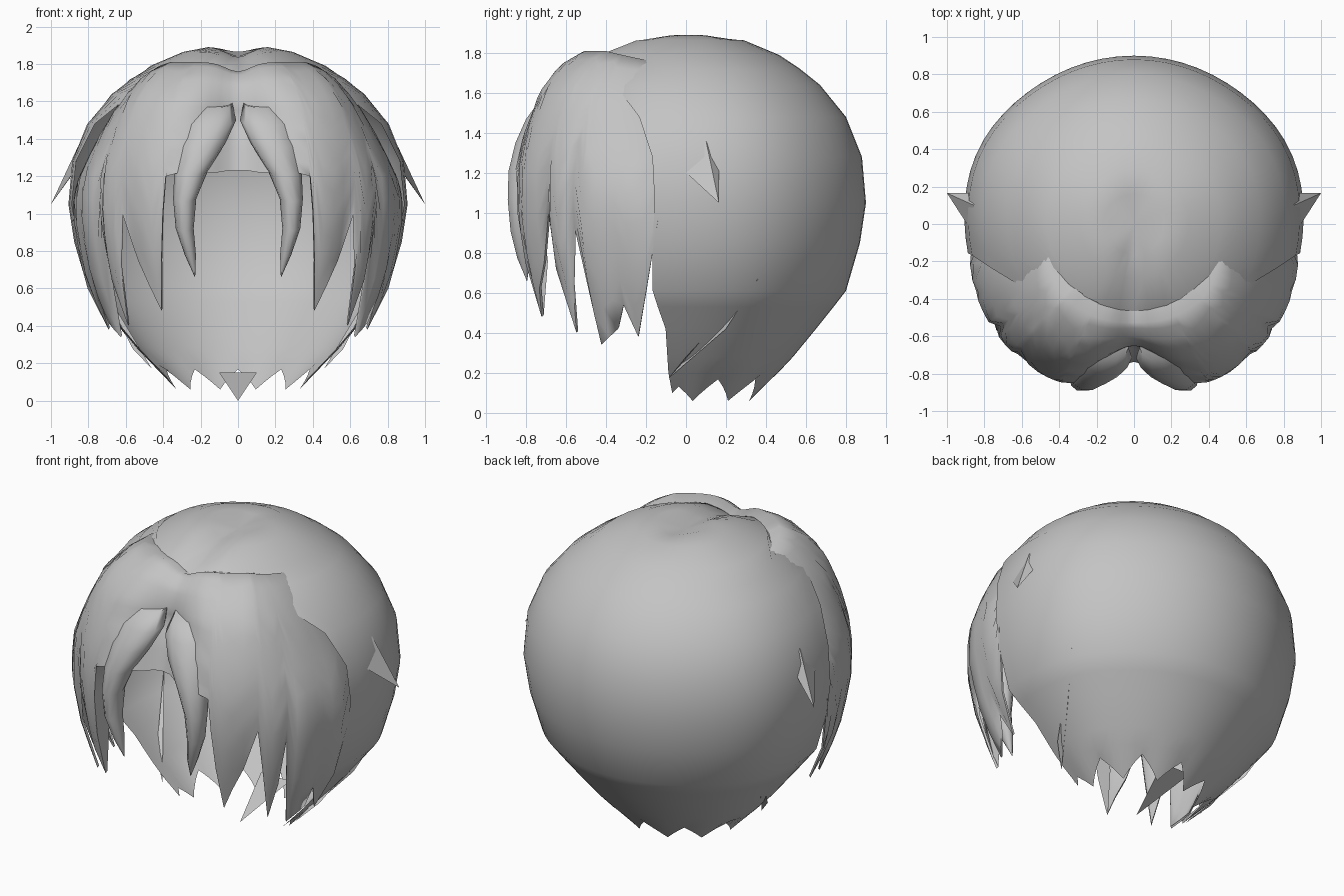
import bpy
import bmesh
from math import sin, cos, radians, exp, pi
from mathutils import Vector

cube = bpy.data.objects.get("Cube")
if cube:
    bpy.data.objects.remove(cube)

hair = bpy.data.materials.new("hair_grey")
hair.use_nodes = True
hair.diffuse_color = (0.55, 0.55, 0.55, 1)
hair.node_tree.nodes["Principled BSDF"].inputs["Base Color"].default_value = (0.55, 0.55, 0.55, 1)

HEAD_CENTRE = Vector((0, 0, 0.95))


def clamp(v):
    return max(0.0, min(1.0, v))


def lookup(table, key):
    """Linear interpolation in a list of (key, value) pairs sorted by rising key."""
    if key <= table[0][0]:
        return table[0][1]
    for (a, u), (b, v) in zip(table, table[1:]):
        if key <= b:
            return u + (v - u) * (key - a) / (b - a)
    return table[-1][1]


def make_object(name, points, faces, angle=50):
    mesh = bpy.data.meshes.new(name)
    mesh.from_pydata(points, [], faces)
    bm = bmesh.new()
    bm.from_mesh(mesh)
    bmesh.ops.remove_doubles(bm, verts=bm.verts, dist=0.0005)
    bmesh.ops.recalc_face_normals(bm, faces=bm.faces)
    # open sheets must face away from the head centre
    if sum(f.normal.dot(f.calc_center_median() - HEAD_CENTRE) * f.calc_area() for f in bm.faces) < 0:
        bmesh.ops.reverse_faces(bm, faces=bm.faces)
    bm.to_mesh(mesh)
    bm.free()
    mesh.materials.append(hair)
    obj = bpy.data.objects.new(name, mesh)
    bpy.context.collection.objects.link(obj)
    bpy.ops.object.select_all(action='DESELECT')
    obj.select_set(True)
    bpy.context.view_layer.objects.active = obj
    bpy.ops.object.shade_smooth_by_angle(angle=radians(angle))


def grid(name, rows, closed=False, angle=50):
    n = len(rows[0])
    points = [p for row in rows for p in row]
    faces = []
    for i in range(len(rows) - 1):
        for j in range(n if closed else n - 1):
            k = (j + 1) % n
            faces.append((i * n + j, i * n + k, (i + 1) * n + k, (i + 1) * n + j))
    make_object(name, points, faces, angle)


# Back shell: rows of height, radius and how far round it reaches
SHELL = [(1.895, 0, 180), (1.892, 0.16, 180), (1.865, 0.29, 180), (1.79, 0.465, 180),
         (1.72, 0.57, 142), (1.64, 0.67, 122), (1.48, 0.80, 107), (1.28, 0.88, 101),
         (1.05, 0.90, 100), (0.85, 0.87, 101), (0.61, 0.80, 102), (0.53, 0.738, 101),
         (0.42, 0.65, 99), (0.28, 0.535, 100), (0.2, 0.46, 101)]
HALF = 18
rows = []
for z, r, reach in SHELL:
    row = []
    for j in range(-HALF, HALF + 1):
        a = reach * j / HALF
        wide = r * (1 + 0.025 * exp(-((abs(a) - 65) / 22) ** 2))
        x, y = wide * sin(radians(a)), wide * cos(radians(a))
        groove = 0.055 * exp(-(x / 0.09) ** 2) * clamp((0.3 - y) / 0.3)
        row.append((x, y, z - groove))
    rows.append(row)
# ragged hem of tips and notches curling in at the nape
hem = []
for j in range(-HALF, HALF + 1):
    a = radians(101 * j / HALF)
    z = 0.1 if abs(j) == HALF else 0.06 + 0.036 * abs(abs(j) % 6 - 3)
    r = 0.33 + (z - 0.06) * 0.8
    hem.append((r * sin(a), r * cos(a), z))
rows.append(hem)
grid("back_hair", rows)

# Nape tip curling under the head
make_object("nape_tip", [(-0.1, 0.37, 0.15), (0.1, 0.37, 0.15), (0, 0.02, 0)], [(0, 1, 2)])

# Swept fringe: radius by height, and lower edge by angle from the front
FRINGE = [(0.3, 0.77), (0.4, 0.81), (0.7, 0.90), (0.95, 0.945), (1.2, 0.945), (1.4, 0.895),
          (1.6, 0.81), (1.74, 0.68), (1.81, 0.54)]
EDGE = [(0, 1.23), (4, 1.23), (8, 1.22), (12, 1.22), (16, 1.22), (20, 1.22), (24.5, 1.2),
        (25.5, 1.0), (27, 0.75), (29.5, 0.48), (33, 0.62), (37, 0.75), (42, 1.0), (44, 0.72),
        (47, 0.40), (50, 0.64), (52.5, 0.93), (56, 0.34), (60, 0.38), (64, 0.42), (67, 0.54),
        (71, 0.38), (76, 0.6), (81, 0.97), (90, 1.25), (98, 1.35)]
NOTCHES = (37, 42, 52.5, 67)


def fringe_radius(a, z):
    q = clamp((a - 42) / 53)
    r = lookup(FRINGE, z)
    r -= 0.1 * q * q + 0.25 * q * clamp((z - 1.1) / 0.6) + 0.1 * q * clamp((0.6 - z) / 0.3)
    return r - 0.2 * exp(-(a / 15) ** 2) * clamp((1.83 - z) / 0.3)


STEPS = 12
columns = []
for a, low in EDGE:
    dip = 0.05 * exp(-(a / 10) ** 2)
    top = 1.81 - 0.1 * clamp((a - 42) / 53)
    column = [(0.34, 0.34, top - 0.08 - dip)]
    for i in range(STEPS + 1):
        t = i / STEPS
        z = top + (low - top) * t ** 1.3
        r = fringe_radius(a, z) - (0.02 * t ** 3 if a in NOTCHES else 0)
        column.append((r, r, z - dip * (1 - t)))
    # inner edge folded straight back towards the forehead
    r = column[-1][0]
    column.append((r * 0.99, r * (0.86 if a < 29 else 0.985), low + 0.01))
    columns.append((radians(a), column))
signed = [(-a, c) for a, c in reversed(columns[1:])] + columns
rows = [[(c[i][0] * sin(a), -c[i][1] * cos(a), c[i][2]) for a, c in signed]
        for i in range(STEPS + 3)]
grid("swept_fringe", rows, angle=75)

# Front strands: centre, half width and half depth along the lock
STRAND = [((0.10, -0.58, 1.59), 0.05, 0.03), ((0.12, -0.66, 1.59), 0.09, 0.07),
          ((0.145, -0.715, 1.50), 0.135, 0.09), ((0.19, -0.76, 1.38), 0.125, 0.098),
          ((0.25, -0.80, 1.23), 0.09, 0.092), ((0.285, -0.82, 1.08), 0.062, 0.075),
          ((0.285, -0.82, 0.92), 0.048, 0.06), ((0.255, -0.81, 0.78), 0.03, 0.035),
          ((0.23, -0.795, 0.66), 0.001, 0.001)]
SIDES = 10
for side, label in ((1, "left"), (-1, "right")):
    rows = []
    for (x, y, z), w, d in STRAND:
        rows.append([(side * (x + w * cos(2 * pi * k / SIDES)),
                      y + d * sin(2 * pi * k / SIDES),
                      z + 0.25 * w * sin(2 * pi * k / SIDES)) for k in range(SIDES)])
    grid(label + "_front_strand", rows, closed=True, angle=70)

    # Flyaway tuft sticking out at the side
    tuft = [(0.88, -0.02, 1.22), (0.87, 0.165, 1.23), (0.855, 0.1, 1.36), (1.0, 0.165, 1.05)]
    make_object(label + "_tuft", [(side * x, y, z) for x, y, z in tuft],
                [(0, 1, 3), (1, 2, 3), (2, 0, 3)], angle=20)

    # Loose pointed lock overlapping the lower side
    lock = [(0.76, 0.36, 0.67), (0.655, 0.20, 0.42), (0.46, -0.09, 0.17), (0.565, 0.0, 0.28)]
    make_object(label + "_side_lock", [(side * x, y, z) for x, y, z in lock],
                [(0, 1, 2), (0, 2, 3)], angle=20)
